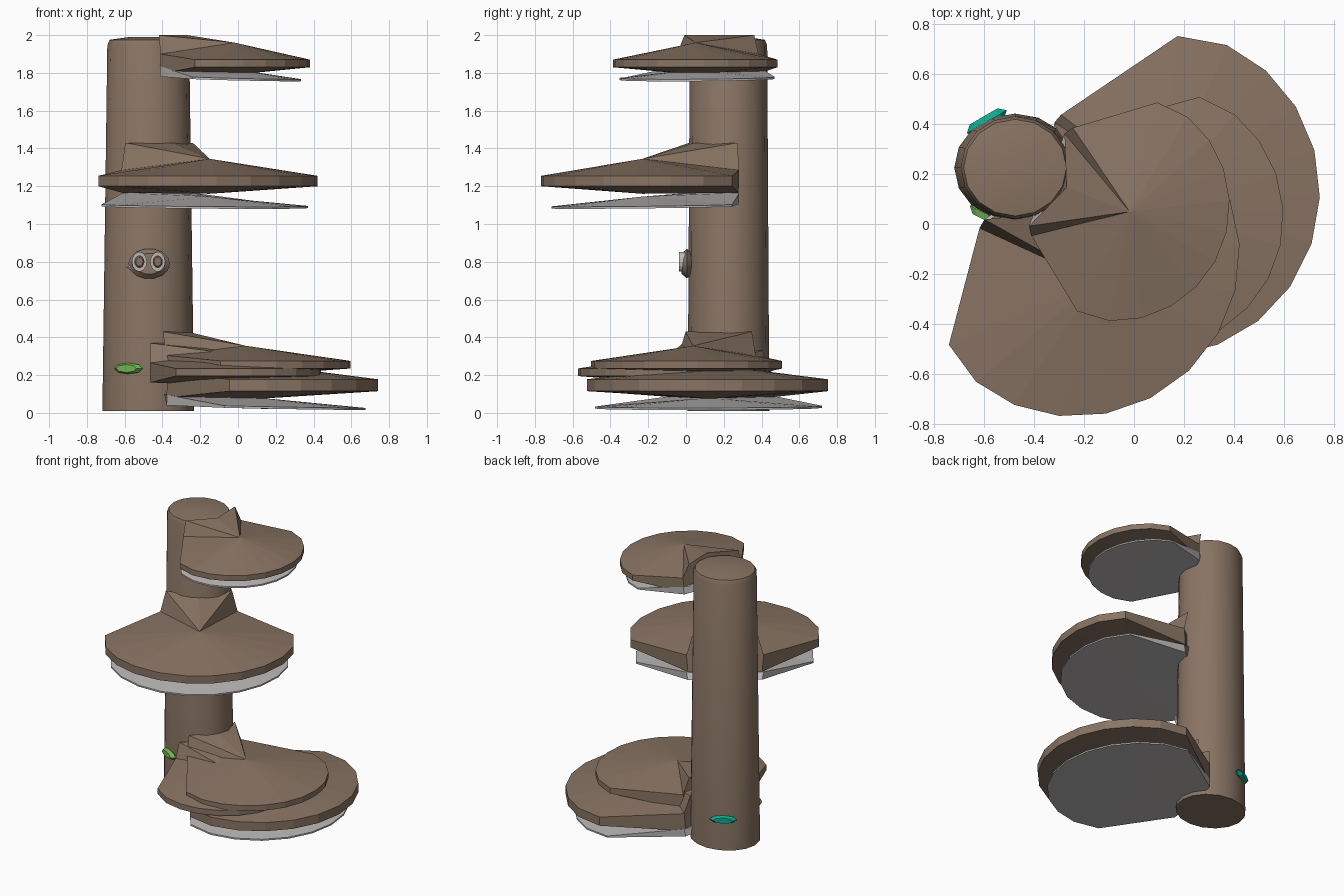
import bpy, bmesh, math
from mathutils import Vector

if "Cube" in bpy.data.objects:
    bpy.data.objects.remove(bpy.data.objects["Cube"])

CX, CY = -0.475, 0.225      # trunk axis


def material(name, rgb):
    m = bpy.data.materials.new(name)
    m.diffuse_color = (*rgb, 1)
    m.use_nodes = True
    m.node_tree.nodes["Principled BSDF"].inputs["Base Color"].default_value = m.diffuse_color
    return m


BROWN = material("bark brown", (0.25, 0.175, 0.125))
GREY = material("gill grey", (0.50, 0.48, 0.475))
GREEN = material("leaf green", (0.17, 0.47, 0.09))
TEAL = material("teal", (0.004, 0.40, 0.28))


def finish(bm, name, mat, smooth=False):
    bmesh.ops.recalc_face_normals(bm, faces=bm.faces[:])
    me = bpy.data.meshes.new(name)
    bm.to_mesh(me)
    bm.free()
    ob = bpy.data.objects.new(name, me)
    bpy.context.collection.objects.link(ob)
    me.materials.append(mat)
    if smooth:
        bpy.ops.object.select_all(action='DESELECT')
        ob.select_set(True)
        bpy.context.view_layer.objects.active = ob
        bpy.ops.object.shade_smooth_by_angle(angle=math.radians(35))
    return ob


def polar(deg, r, z):
    a = math.radians(deg)
    return (CX + r * math.cos(a), CY + r * math.sin(a), z)


def fan(name, mat, axis, half, r_end, r_mid, apex_r, z, tilt=0.0, n=11):
    """Fan-shaped bracket growing from the trunk.
    z = neck top, neck side, apex, rim top, rim bottom, under apex, under neck"""
    bm = bmesh.new()
    v = lambda d, r, h: bm.verts.new(polar(axis + d, r, h))
    nh = half + 10
    neck = [v(-nh, 0.24, z[0]), v(0, 0.22, z[0]), v(nh, 0.24, z[0])]
    side = [v(-nh, 0.28, z[1]), v(nh, 0.28, z[1])]
    apex = v(0, apex_r, z[2])
    top, bot = [], []
    for i in range(n + 1):
        s = max(0.0, math.sin(math.pi * i / n)) ** 0.8
        d = -half + 2 * half * i / n
        r = r_end + (r_mid - r_end) * s
        top.append(v(d, r, z[3] - tilt * s))
        bot.append(v(d, r, z[4] - tilt * s))
    uapex = v(0, apex_r, z[5])
    under = [v(-nh, 0.27, z[6]), v(nh, 0.27, z[6])]
    f = bm.faces.new
    # neck and cap
    f((neck[0], neck[1], apex))
    f((neck[1], neck[2], apex))
    f((neck[0], apex, side[0]))
    f((neck[2], side[1], apex))
    f((side[0], apex, top[0]))
    f((side[1], top[-1], apex))
    # cap, rim and underside
    for i in range(n):
        f((apex, top[i], top[i + 1]))
        f((top[i], bot[i], bot[i + 1], top[i + 1]))
        f((uapex, bot[i + 1], bot[i]))
    f((under[0], uapex, bot[0]))
    f((under[1], bot[-1], uapex))
    f((under[0], under[1], uapex))
    # straight side walls and the back inside the trunk
    f((side[0], top[0], bot[0], under[0]))
    f((side[1], under[1], bot[-1], top[-1]))
    f((neck[0], side[0], under[0], under[1], side[1], neck[2], neck[1]))
    return finish(bm, name, mat)


def ellipse_loft(name, mat, rings, n, smooth=True):
    """Stack of (rx, ry, z) ellipses around the trunk axis, capped."""
    bm = bmesh.new()
    loops = [[bm.verts.new((CX + rx * math.cos(2 * math.pi * i / n),
                            CY + ry * math.sin(2 * math.pi * i / n), z))
              for i in range(n)] for rx, ry, z in rings]
    for a, b in zip(loops, loops[1:]):
        for i in range(n):
            j = (i + 1) % n
            bm.faces.new((a[i], a[j], b[j], b[i]))
    bm.faces.new(loops[0])
    bm.faces.new(loops[-1])
    return finish(bm, name, mat, smooth)


# Trunk
ellipse_loft("trunk", BROWN, [(0.243, 0.216, 0.01), (0.217, 0.205, 1.945),
                              (0.205, 0.193, 1.975), (0.10, 0.095, 1.99)], 16)

# Bracket caps: axis, half angle, end radius, middle radius, apex radius, rim bottom
shelves = [
    ("top_shelf", -21, 45.6, 0.625, 0.885, 0.49, 1.83, 2.0, True),
    ("middle_shelf", -54.5, 56, 0.755, 1.07, 0.56, 1.20, 1.43, True),
    ("upper_base_shelf", -20, 41, 0.788, 1.107, 0.55, 0.235, 0.43, False),
    ("side_base_shelf", -36, 42, 0.70, 1.02, 0.52, 0.195, 0.37, False),
    ("lowest_shelf", -10, 49, 0.835, 1.226, 0.60, 0.115, 0.33, True),
]
for name, axis, half, re, rm, ra, zb, zn, gills in shelves:
    k = (rm / 1.07)
    rim = zb + 0.055 * k if rm > 0.9 else zb + 0.04
    if name in ("upper_base_shelf", "side_base_shelf"):
        rim = zb + 0.04
    apex = rim + (0.09 if zb > 1 else 0.08)
    fan(name, BROWN, axis, half, re, rm, ra,
        (zn, rim + 0.03, apex, rim, zb, zb - 0.04, zb - 0.035))
    if gills:
        g = zb - (0.105 if zb > 1 else 0.085)
        if zb > 1.5:
            g = zb - 0.06
        fan(name + "_gills", GREY, axis, half, re * 0.94, rm * 0.945, ra,
            (g + 0.07, g + 0.065, g + 0.05, g + 0.008, g - 0.003,
             g - 0.008, g + 0.01), tilt=0.012)


def disc(name, mat, loc, normal, rx, rz, depth, n=12, inner=0.0, smooth=False):
    """Flattened button (or ring when inner > 0) facing along a level normal."""
    bm = bmesh.new()
    nrm = Vector(normal).normalized()
    u = Vector((-nrm.y, nrm.x, 0))
    c = Vector(loc)

    def ring(s, d):
        return [bm.verts.new(c + nrm * d + u * (rx * s * math.cos(2 * math.pi * i / n))
                             + Vector((0, 0, rz * s * math.sin(2 * math.pi * i / n))))
                for i in range(n)]
    if inner:
        loops = [ring(1, -depth), ring(1, depth), ring(inner, depth), ring(inner, -depth)]
        loops.append(loops[0])
    else:
        loops = [ring(0.7, -depth), ring(1, 0), ring(0.7, depth)]
        bm.faces.new(loops[0])
        bm.faces.new(loops[-1])
    for a, b in zip(loops, loops[1:]):
        for i in range(n):
            j = (i + 1) % n
            bm.faces.new((a[i], a[j], b[j], b[i]))
    return finish(bm, name, mat, smooth)


# Knot on the trunk front with two pale rings and a pale lower lip
disc("knot", BROWN, (-0.47, 0.005, 0.79), (0, -1, 0), 0.11, 0.08, 0.028, 14, smooth=True)
disc("knot_lip", GREY, (-0.475, 0.005, 0.77), (0, -1, 0), 0.118, 0.02, 0.012, 10)
for side, x in (("left", -0.522), ("right", -0.425)):
    disc(side + "_ring", GREY, (x, -0.022, 0.80), (0, -1, 0), 0.04, 0.052, 0.016, 14, 0.6)
    disc(side + "_ring_centre", BROWN, (x, -0.02, 0.80), (0, -1, 0), 0.027, 0.033, 0.008, 12)

# Small coloured growths at the trunk base
disc("green_growth", GREEN, (-0.58, 0.035, 0.235), (-0.45, -0.9, 0), 0.085, 0.03, 0.025, 8)
disc("teal_growth", TEAL, (-0.588, 0.408, 0.235), (-0.5, 0.86, 0), 0.092, 0.03, 0.025, 8)
